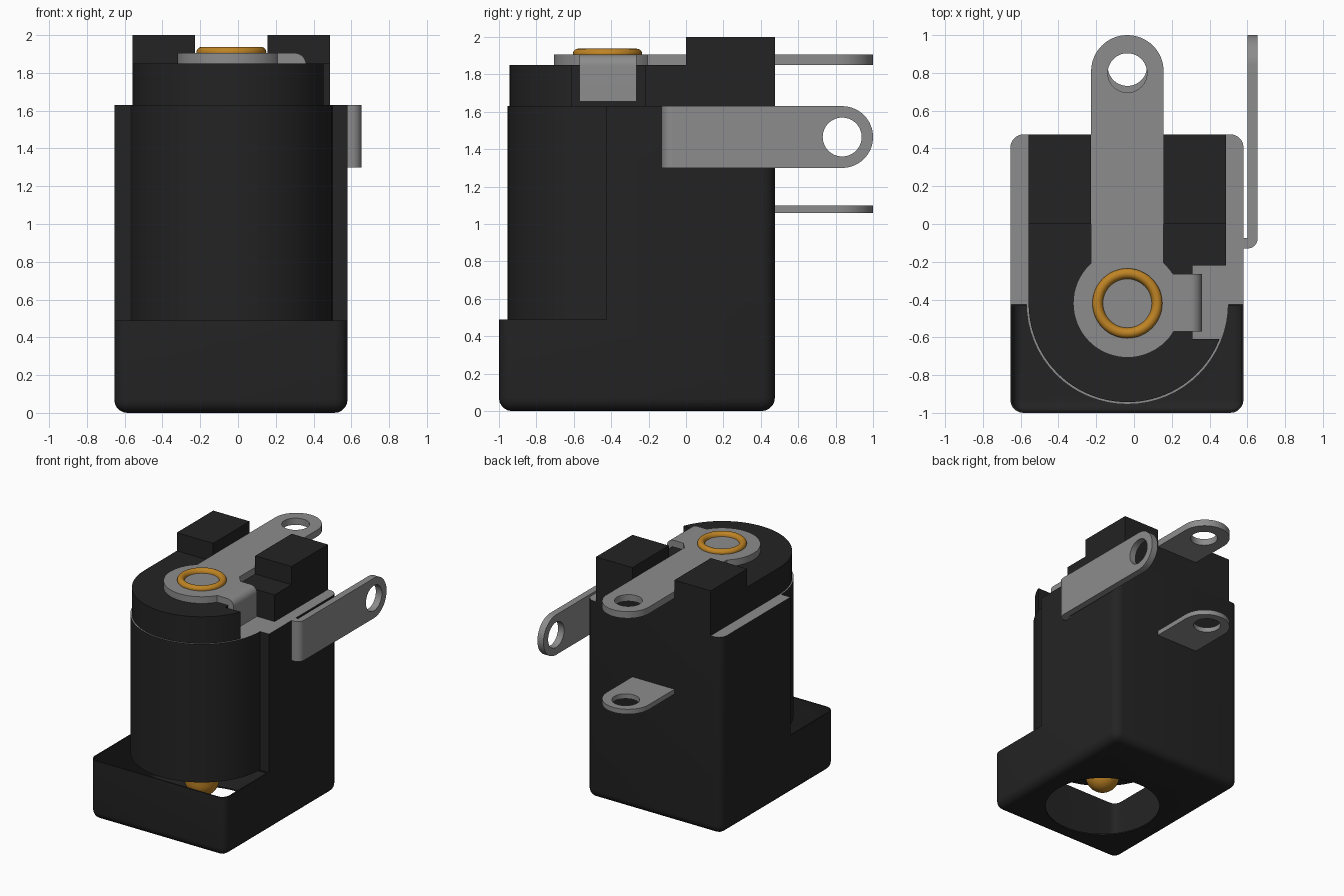
import bpy, bmesh, math
from mathutils import Matrix, Vector

if "Cube" in bpy.data.objects:
    bpy.data.objects.remove(bpy.data.objects["Cube"], do_unlink=True)

CX, CY = -0.035, -0.42          # axis of the barrel
X0, X1, BACK = -0.655, 0.58, 0.475
LEDGE, DECK = 1.63, 1.85        # heights of the ledge and the top deck


def material(name, rgb, rough=0.5):
    m = bpy.data.materials.new(name)
    m.use_nodes = True
    m.diffuse_color = (*rgb, 1)
    b = m.node_tree.nodes["Principled BSDF"]
    b.inputs["Base Color"].default_value = (*rgb, 1)
    b.inputs["Roughness"].default_value = rough
    return m


BLACK = material("black plastic", (0.017, 0.017, 0.017))
GREY = material("grey metal", (0.26, 0.265, 0.26))
GOLD = material("brass", (0.52, 0.23, 0.018))


def finish(name, bm, mat):
    bmesh.ops.recalc_face_normals(bm, faces=bm.faces)
    me = bpy.data.meshes.new(name)
    bm.to_mesh(me)
    bm.free()
    me.materials.append(mat)
    ob = bpy.data.objects.new(name, me)
    bpy.context.collection.objects.link(ob)
    return ob


def prism(name, outline, depth, mat, matrix=Matrix()):
    """Extrude a flat outline along local z, then place it."""
    bm = bmesh.new()
    face = bm.faces.new([bm.verts.new((x, y, 0)) for x, y in outline])
    top = bmesh.ops.extrude_face_region(bm, geom=[face])["geom"]
    bmesh.ops.translate(bm, vec=(0, 0, depth),
                        verts=[v for v in top if isinstance(v, bmesh.types.BMVert)])
    bm.transform(matrix)
    return finish(name, bm, mat)


def arc(cx, cy, r, a, b, n=32):
    return [(cx + r * math.cos(math.radians(a + (b - a) * i / n)),
             cy + r * math.sin(math.radians(a + (b - a) * i / n))) for i in range(n + 1)]


def up(z):
    return Matrix.Translation((0, 0, z))


def box(name, lo, hi, mat):
    return prism(name, [(lo[0], lo[1]), (hi[0], lo[1]), (hi[0], hi[1]), (lo[0], hi[1])],
                 hi[2] - lo[2], mat, up(lo[2]))


def disc(name, r, z0, z1, mat, x=CX, y=CY):
    return prism(name, arc(x, y, r, 0, 360, 64)[:-1], z1 - z0, mat, up(z0))


def boolean(ob, cutter, op="DIFFERENCE", keep=False):
    mod = ob.modifiers.new(op, "BOOLEAN")
    mod.operation, mod.object, mod.solver = op, cutter, "EXACT"
    bpy.context.view_layer.objects.active = ob
    bpy.ops.object.modifier_apply(modifier=mod.name)
    if not keep:
        bpy.data.objects.remove(cutter, do_unlink=True)


def rounded_block(name, side, x0, x1, r):
    """Side profile (y, z) extruded across x, outer upright and floor edges rounded."""
    bm = bmesh.new()
    face = bm.faces.new([bm.verts.new((x0, y, z)) for y, z in side])
    top = bmesh.ops.extrude_face_region(bm, geom=[face])["geom"]
    bmesh.ops.translate(bm, vec=(x1 - x0, 0, 0),
                        verts=[v for v in top if isinstance(v, bmesh.types.BMVert)])
    ends = (min(p[0] for p in side), max(p[0] for p in side))
    floor = min(p[1] for p in side)
    edges = []
    for e in bm.edges:
        a, b = (v.co for v in e.verts)
        upright = abs(a.z - b.z) > 0.01 and min(abs(a.y - y) for y in ends) < 1e-4
        if upright or max(a.z, b.z) < floor + 1e-4:
            edges.append(e)
    bmesh.ops.bevel(bm, geom=edges, offset=r, segments=5, profile=0.5, affect="EDGES")
    return finish(name, bm, BLACK)


def grey_ledge(ob):
    """Upward faces at ledge height are metal."""
    ob.data.materials.append(GREY)
    for p in ob.data.polygons:
        if p.normal.z > 0.9 and abs(p.center.z - LEDGE) < 0.005:
            p.material_index = 1


# Housing: low front tray open on top, tall rear block
w, step = 0.01, 0.49
housing = rounded_block("housing", [(-1, 0), (BACK, 0), (BACK, LEDGE), (-0.425, LEDGE),
                                    (-0.425, step), (-1, step)], X0, X1, 0.07)
cavity = rounded_block("cavity", [(w - 1, w), (BACK - w, w), (BACK - w, step - w),
                                  (-0.435, step - w), (-0.435, 0.6), (w - 1, 0.6)],
                       X0 + w, X1 - w, 0.06)
boolean(housing, cavity)

# Barrel with its socket bore
barrel = disc("barrel", 0.535, step, LEDGE, BLACK)
bore = disc("bore", 0.44, -0.1, 1.5, BLACK)
boolean(housing, bore, keep=True)
boolean(barrel, bore)
for ob in (housing, barrel):
    grey_ledge(ob)

# Cap with a side notch and two raised rear blocks
R = 0.523
cap = prism("cap", arc(CX, CY, R, 180, 360, 48) + [(CX + R, BACK), (CX - R, BACK)],
            DECK - LEDGE, BLACK, up(LEDGE))
boolean(cap, box("notch", (0.31, -0.61, 1.5), (0.7, -0.22, 2), BLACK))
for side, name in ((1, "left"), (-1, "right")):
    xa, xb = sorted((CX + side * 0.192, CX + side * R))
    box(name + "_rear_block", (xa, 0, DECK), (xb, BACK, 2), BLACK)


def lug(name, half, start, hole_at, thick, matrix):
    """Flat strip along local y with a round, drilled end at y = 1."""
    ob = prism(name, [(-half, start), (half, start)] + arc(0, 1 - half, half, 0, 180),
               thick, GREY)
    boolean(ob, disc("drill", 0.104, -0.1, 0.2, GREY, 0, hole_at))
    ob.data.transform(matrix)
    return ob


# Top contact: strip, round washer, flared neck and bent side tab
T = 0.055
top_contact = lug("top_contact", 0.192, CY, 0.8, T, Matrix.Translation((CX, 0, DECK)))
boolean(top_contact, disc("washer", 0.287, DECK, DECK + T, GREY), "UNION")
tab = [(0.1, DECK), (0.31, DECK), (0.31, 1.655), (0.36, 1.655)] + \
      arc(0.3, DECK + T - 0.06, 0.06, 0, 90, 8) + [(0.1, DECK + T)]
stand = Matrix(((1, 0, 0, 0), (0, 0, -1, -0.265), (0, 1, 0, 0), (0, 0, 0, 1)))
side_tab = prism("side_tab", tab, 0.305, GREY, stand)

# Lower rear terminal
rear_terminal = lug("rear_terminal", 0.192, 0.45, 0.835, 0.04,
                    Matrix.Translation((CX, 0, 1.06)))

# Side terminal: upright lug and its bent foot
flip = Matrix(((0, 0, 1, 0.6), (0, 1, 0, 0), (-1, 0, 0, 1.465), (0, 0, 0, 1)))
side_terminal = lug("side_terminal", 0.165, -0.075, 0.835, T, flip)
foot = prism("side_terminal_foot", [(0.56, -0.13)] + arc(0.6, -0.075, 0.055, -90, 0, 8)
             + [(0.56, -0.075)], 0.33, GREY, up(1.3))

# Centre pin: riveted head on top, round tip inside the socket
profile = [(0, 1.86), (0.125, 1.86), (0.13, 1.912)] + \
    arc(0.158, 1.91, 0.027, 160, -20, 10) + [(0.13, 1.9)] + arc(0, 0.27, 0.13, 0, -90, 10)
bm = bmesh.new()
vs = [bm.verts.new((max(r, 0), 0, z)) for r, z in profile]
es = [bm.edges.new(p) for p in zip(vs, vs[1:])]
bmesh.ops.spin(bm, geom=vs + es, cent=(0, 0, 0), axis=(0, 0, 1), angle=math.tau, steps=48)
bmesh.ops.remove_doubles(bm, verts=bm.verts, dist=1e-5)
bm.transform(Matrix.Translation((CX, CY, 0)))
centre_pin = finish("centre_pin", bm, GOLD)

# Smooth the round surfaces, keep edges crisp
bpy.ops.object.select_all(action="DESELECT")
for ob in (housing, barrel, cap, top_contact, side_tab, rear_terminal,
           side_terminal, foot, centre_pin):
    ob.select_set(True)
bpy.context.view_layer.objects.active = housing
bpy.ops.object.shade_smooth_by_angle(angle=math.radians(35))
